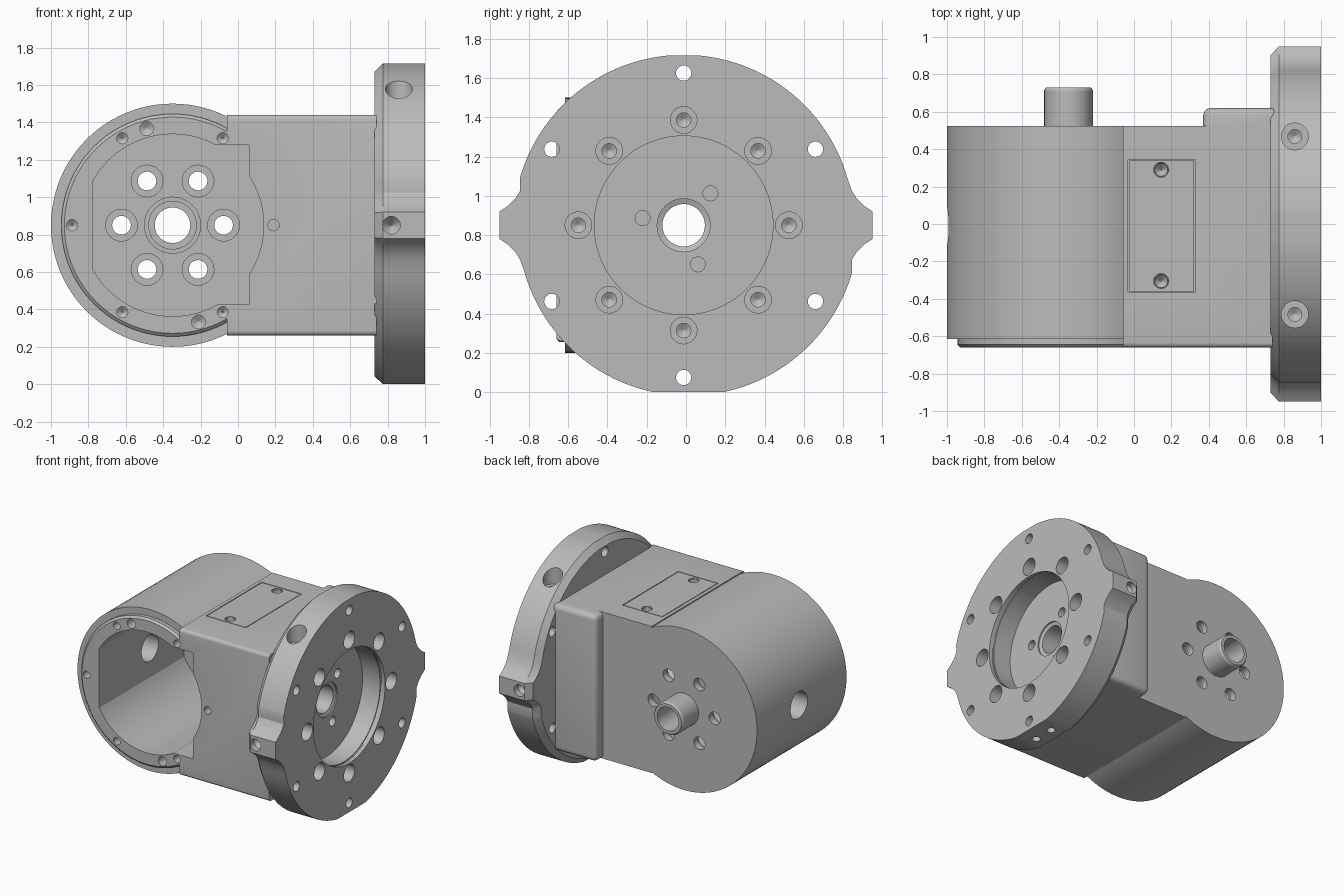
import bpy, bmesh, math
from mathutils import Vector

old = bpy.data.objects.get("Cube")
if old:
    bpy.data.objects.remove(old, do_unlink=True)

grey = bpy.data.materials.new("machined grey")
grey.use_nodes = True
colour = (0.5, 0.5, 0.5, 1)
grey.diffuse_color = colour
grey.node_tree.nodes["Principled BSDF"].inputs["Base Color"].default_value = colour

MID = 0.85            # height of both main axes
BX = -0.35            # barrel axis
FY = -0.012           # flange bore axis


def circle(n):
    return [(math.cos(2 * math.pi * i / n), math.sin(2 * math.pi * i / n)) for i in range(n)]


def finish(name, bm):
    bmesh.ops.recalc_face_normals(bm, faces=bm.faces)
    me = bpy.data.meshes.new(name)
    bm.to_mesh(me)
    bm.free()
    me.materials.append(grey)
    ob = bpy.data.objects.new(name, me)
    bpy.context.collection.objects.link(ob)
    return ob


def stack(name, axis, centre, shape, rings):
    """Loft a flat shape along an axis; rings are (position, scale)."""
    bm = bmesh.new()
    loops = []
    for t, s in rings:
        loop = []
        for p, q in shape:
            u, v = centre[0] + p * s, centre[1] + q * s
            co = {"x": (t, u, v), "y": (u, t, v), "z": (u, v, t)}[axis]
            loop.append(bm.verts.new(co))
        loops.append(loop)
    n = len(shape)
    for a, b in zip(loops, loops[1:]):
        for i in range(n):
            bm.faces.new((a[i], a[(i + 1) % n], b[(i + 1) % n], b[i]))
    bm.faces.new(loops[0])
    bm.faces.new(loops[-1])
    return finish(name, bm)


def box(name, lo, hi, radius=0, rule=lambda e: True):
    bm = bmesh.new()
    bmesh.ops.create_cube(bm, size=1)
    lo, hi = Vector(lo), Vector(hi)
    for v in bm.verts:
        v.co = (lo + hi) / 2 + v.co * (hi - lo)
    if radius:
        edges = [e for e in bm.edges if rule(e)]
        bmesh.ops.bevel(bm, geom=edges, offset=radius, segments=5, profile=0.5, affect="EDGES")
    return finish(name, bm)


def boolean(target, tool, kind):
    mod = target.modifiers.new(kind, "BOOLEAN")
    mod.operation, mod.solver, mod.object = kind, "EXACT", tool
    bpy.context.view_layer.objects.active = target
    bpy.ops.object.modifier_apply(modifier=mod.name)
    bpy.data.objects.remove(tool, do_unlink=True)


def add(target, tool):
    boolean(target, tool, "UNION")


def cut(target, tool):
    boolean(target, tool, "DIFFERENCE")


def drill(target, axis, centre, rings, n=24):
    cut(target, stack("drill", axis, centre, circle(n), rings))


def polar(cx, cy, r, deg):
    a = math.radians(deg)
    return cx + r * math.cos(a), cy + r * math.sin(a)


# Housing: barrel, front collar, box section, rear pad and rear tube
housing = stack("housing", "y", (BX, MID), circle(96), [(-0.615, 0.65), (0.525, 0.65)])
add(housing, stack("collar", "y", (BX, MID), circle(96),
                   [(-0.5, 0.595), (-0.645, 0.595), (-0.66, 0.578)]))
add(housing, box("box_section", (-0.06, -0.66, 0.26), (0.74, 0.525, 1.44), 0.025,
                 lambda e: all(v.co.y < -0.6 for v in e.verts)
                 and abs(e.verts[0].co.x - e.verts[1].co.x) > 0.1))
add(housing, box("rear_pad", (0.37, 0.4, 0.26), (0.77, 0.62, 1.44), 0.04))

# Main cavity: round, flattened on one side and squared on the other
cavity = stack("cavity", "y", (BX, MID), circle(96), [(-0.8, 0.487), (0.42, 0.487)])
cut(cavity, box("flat", (-1.2, -1, 0), (-0.775, 1, 2)))
add(cavity, box("square_end", (-0.25, -0.8, 0.425), (0.06, 0.42, 1.28)))
cut(housing, cavity)

# Rear wall: central tube and six counterbored holes
drill(housing, "y", (BX, MID), [(0.4, 0.15), (0.46, 0.15)], 48)
add(housing, stack("rear_tube", "y", (BX, MID), circle(48),
                   [(0.44, 0.13), (0.715, 0.13), (0.73, 0.12)]))
drill(housing, "y", (BX, MID), [(0.35, 0.095), (0.8, 0.095)], 48)
for k in range(6):
    drill(housing, "y", polar(BX, MID, 0.273, 60 * k),
          [(0.4, 0.085), (0.47, 0.085), (0.47, 0.05), (0.6, 0.05)])

# Collar screw holes and a locating hole
for deg in (60, 120, 180, 240, 300):
    drill(housing, "y", polar(BX, MID, 0.537, deg),
          [(-0.7, 0.03), (-0.57, 0.03), (-0.55, 0.005)], 16)
for deg in (105, 285):
    drill(housing, "y", polar(BX, MID, 0.535, deg),
          [(-0.7, 0.037), (-0.57, 0.037), (-0.55, 0.005)], 16)
drill(housing, "y", (0.19, MID), [(-0.7, 0.03), (-0.56, 0.03)], 16)

# Long cross bore through housing and flange
drill(housing, "x", (FY, MID), [(-1.1, 0.108), (1.1, 0.108)], 48)

# Top cover plate set in a shallow pocket
cut(housing, box("pocket", (-0.031, -0.366, 1.43), (0.326, 0.346, 1.5)))
cover = box("top_cover", (-0.025, -0.36, 1.43), (0.32, 0.34, 1.4395))
for y in (-0.305, 0.29):
    drill(cover, "z", (0.145, y), [(1.4, 0.04), (1.5, 0.04)])
    drill(housing, "z", (0.145, y), [(1.5, 0.04), (1.40, 0.035), (1.37, 0.005)])

# Flange outline: two arcs joined by side ears, with a flat foot
half = [(0.95, -0.07), (0.95, 0.07), (0.905, 0.1), (0.87, 0.135), (0.845, 0.175)]
for deg in range(16, 165, 2):
    y, z = polar(FY, 0, 0.868, deg)
    half.append((y, min(z, 0.865)))
half += [(-y, z) for y, z in half[:1:-1] if y > 0.84 and z < 0.18]
outline = half + [(-y, max(-z, -MID)) for y, z in half]
flange = stack("flange", "x", (0, MID), outline, [(0.73, 0.95), (0.775, 1), (1, 1)])

# Flange recess, bore and floor holes
drill(flange, "x", (FY, MID), [(1.1, 0.455), (0.8, 0.455)], 96)
drill(flange, "x", (FY, MID), [(0.97, 0.463), (0.955, 0.463)], 96)
drill(flange, "x", (FY, MID),
      [(0.6, 0.108), (0.78, 0.108), (0.79, 0.135), (0.85, 0.135)], 48)
for deg in (50, 170, 290):
    drill(flange, "x", polar(FY, MID, 0.212, deg), [(0.9, 0.038), (0.75, 0.038)])

# Flange screws and mounting holes
for k in range(8):
    drill(flange, "x", polar(FY, MID, 0.536, 45 * k),
          [(1.1, 0.068), (0.9, 0.068), (0.9, 0.037), (0.82, 0.037), (0.8, 0.005)])
for k in range(6):
    drill(flange, "x", polar(FY, MID, 0.775, 30 + 60 * k), [(0.6, 0.039), (1.1, 0.039)])

# Edge holes: two on top, one in each ear, two in the foot
for y in (-0.483, 0.468):
    drill(flange, "z", (0.86, y),
          [(1.8, 0.072), (1.48, 0.072), (1.48, 0.037), (1.4, 0.037), (1.38, 0.005)])
for s in (-1, 1):
    drill(flange, "y", (0.82, MID), [(s, 0.047), (s * 0.9, 0.047), (s * 0.85, 0.005)])
    drill(flange, "z", (0.87, s * 0.085), [(-0.1, 0.032), (0.05, 0.032)], 16)

# Smooth the round faces, keep machined edges sharp
for ob in (housing, cover, flange):
    bpy.ops.object.select_all(action="DESELECT")
    ob.select_set(True)
    bpy.context.view_layer.objects.active = ob
    bpy.ops.object.shade_smooth_by_angle(angle=math.radians(25))
